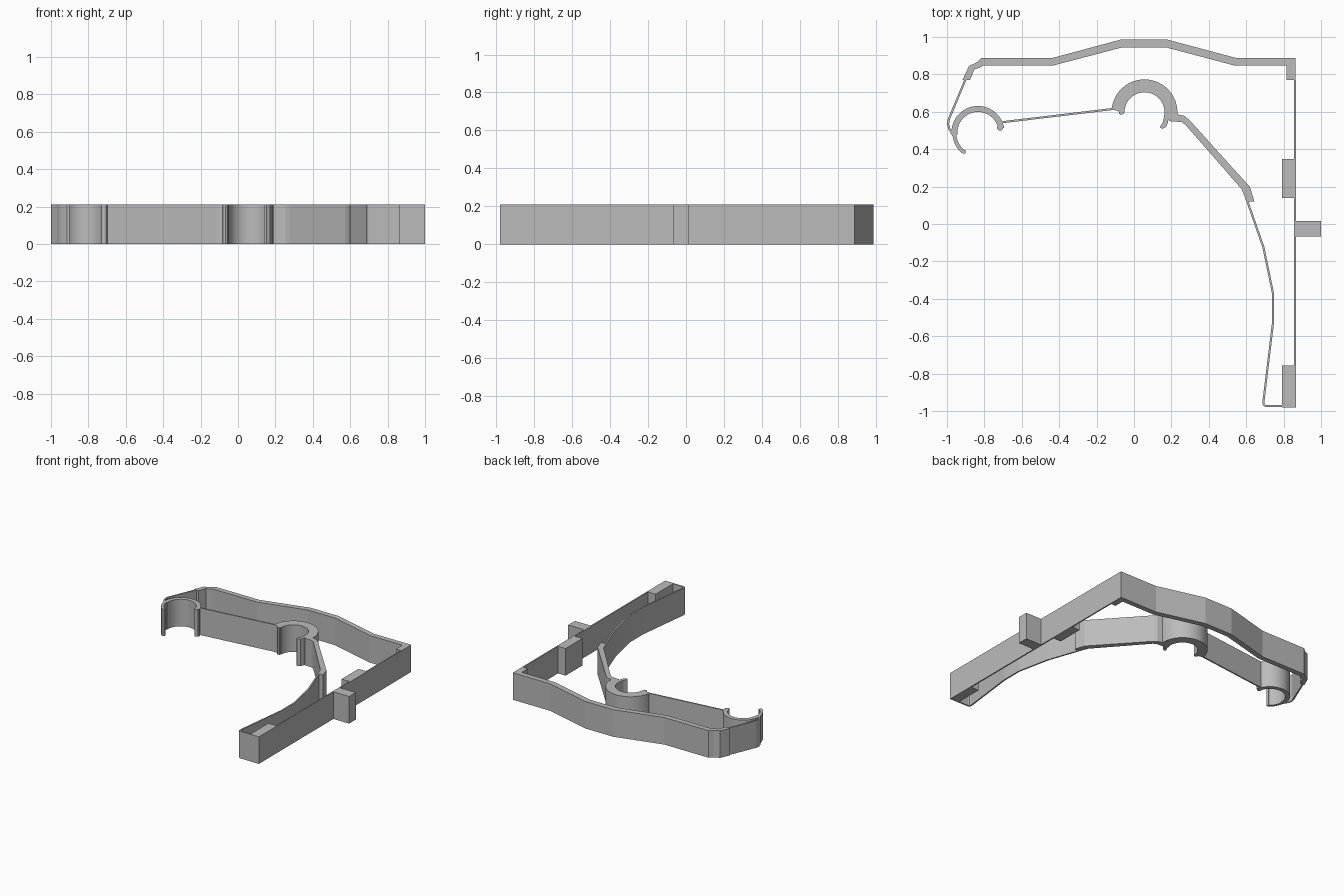
import bpy, bmesh, math
from mathutils import Vector

if "Cube" in bpy.data.objects:
    bpy.data.objects.remove(bpy.data.objects["Cube"])

HEIGHT = 0.21
THIN = 0.011

grey = bpy.data.materials.new("plain_grey")
grey.use_nodes = True
colour = (0.5, 0.5, 0.5, 1)
grey.diffuse_color = colour
grey.node_tree.nodes["Principled BSDF"].inputs["Base Color"].default_value = colour


def extrude(name, outline, smooth=False):
    """Raise a flat outline to the common height."""
    bm = bmesh.new()
    face = bm.faces.new([bm.verts.new((x, y, 0)) for x, y in outline])
    top = bmesh.ops.extrude_face_region(bm, geom=[face])["geom"]
    bmesh.ops.translate(bm, vec=(0, 0, HEIGHT),
                        verts=[g for g in top if isinstance(g, bmesh.types.BMVert)])
    bmesh.ops.recalc_face_normals(bm, faces=bm.faces)
    mesh = bpy.data.meshes.new(name)
    bm.to_mesh(mesh)
    bm.free()
    mesh.materials.append(grey)
    obj = bpy.data.objects.new(name, mesh)
    bpy.context.collection.objects.link(obj)
    if smooth:
        bpy.ops.object.select_all(action="DESELECT")
        obj.select_set(True)
        bpy.context.view_layer.objects.active = obj
        bpy.ops.object.shade_smooth_by_angle(angle=math.radians(20))
    return obj


def ribbon(name, path, width=THIN, smooth=False):
    """Wall of even width with mitred bends along a path."""
    pts = [Vector(p) for p in path]
    left, right = [], []
    for i, p in enumerate(pts):
        a = (p - pts[i - 1]).normalized() if i else None
        b = (pts[i + 1] - p).normalized() if i < len(pts) - 1 else None
        a, b = a or b, b or a
        t = (a + b).normalized()
        off = Vector((-t.y, t.x)) * (width / 2 / max(t.dot(a), 0.4))
        left.append(p + off)
        right.append(p - off)
    extrude(name, left + right[::-1], smooth)


def block(name, x0, x1, y0, y1):
    extrude(name, [(x0, y0), (x1, y0), (x1, y1), (x0, y1)])


def arc(centre, radius, start, end, steps=40):
    angles = [math.radians(start + (end - start) * i / steps) for i in range(steps + 1)]
    return [(centre[0] + radius * math.cos(a), centre[1] + radius * math.sin(a)) for a in angles]


# Back beam with its raised middle, corner stub and bent end
extrude("back_beam", [
    (0.864, 0.888), (0.545, 0.888), (0.174, 0.987), (-0.067, 0.987), (-0.435, 0.888),
    (-0.815, 0.888), (-0.842, 0.863), (-0.882, 0.845), (-0.917, 0.77), (-0.877, 0.77),
    (-0.853, 0.827), (-0.825, 0.835), (-0.805, 0.848), (-0.43, 0.848), (-0.06, 0.945),
    (0.168, 0.945), (0.535, 0.848), (0.816, 0.848), (0.816, 0.77), (0.858, 0.77), (0.864, 0.77)])

# Straight side wall with its blocks
block("side_wall", 0.855, 0.865, -0.98, 0.77)
block("middle_block", 0.79, 0.857, 0.14, 0.347)
block("front_block", 0.79, 0.857, -0.98, -0.757)
block("outer_tab", 0.863, 1.0, -0.067, 0.015)

# Bowed spring wall from the front block up to the arm
ribbon("bowed_spring", [(0.795, -0.973), (0.705, -0.973), (0.694, -0.967), (0.692, -0.95),
                        (0.743, -0.53), (0.743, -0.37), (0.692, -0.125), (0.605, 0.125)])

# Thick slanted arm
extrude("slanted_arm", [
    (0.644, 0.12), (0.62, 0.198), (0.302, 0.55), (0.27, 0.578), (0.227, 0.587), (0.17, 0.59),
    (0.19, 0.55), (0.254, 0.545), (0.275, 0.53), (0.575, 0.187), (0.59, 0.15), (0.60, 0.12)])

# Large clip: half ring, left foot and right hook
hub = (0.056, 0.597)
extrude("large_clip", arc(hub, 0.176, -6, 175) + arc(hub, 0.107, 180, -6), True)
extrude("large_clip_foot", [(-0.119, 0.613), (-0.083, 0.606), (-0.08, 0.59), (-0.068, 0.584),
                            (-0.056, 0.59), (-0.052, 0.613)])
extrude("large_clip_hook", [(0.163, 0.59), (0.187, 0.58), (0.182, 0.545), (0.172, 0.52),
                            (0.152, 0.508), (0.138, 0.518), (0.155, 0.545)])

# Small clip: ring, rounded tip and slimmer lower lip
ring = (-0.834, 0.489)
extrude("small_clip", arc(ring, 0.142, 10, 185) + arc(ring, 0.11, 185, 10), True)
extrude("small_clip_tip", arc((-0.716, 0.515), 0.016, 0, 360, 16)[:-1], True)
ribbon("small_clip_lip", arc((-0.834, 0.485), 0.126, 182, 232, 14) + [(-0.9, 0.386)], 0.02, True)

# Thin walls joining the clips to each other and to the beam
ribbon("clip_link", [(-0.706, 0.544), (-0.112, 0.615)])
ribbon("end_spring", [(-0.9, 0.775), (-0.99, 0.56), (-0.994, 0.535), (-0.988, 0.51), (-0.956, 0.455)])
